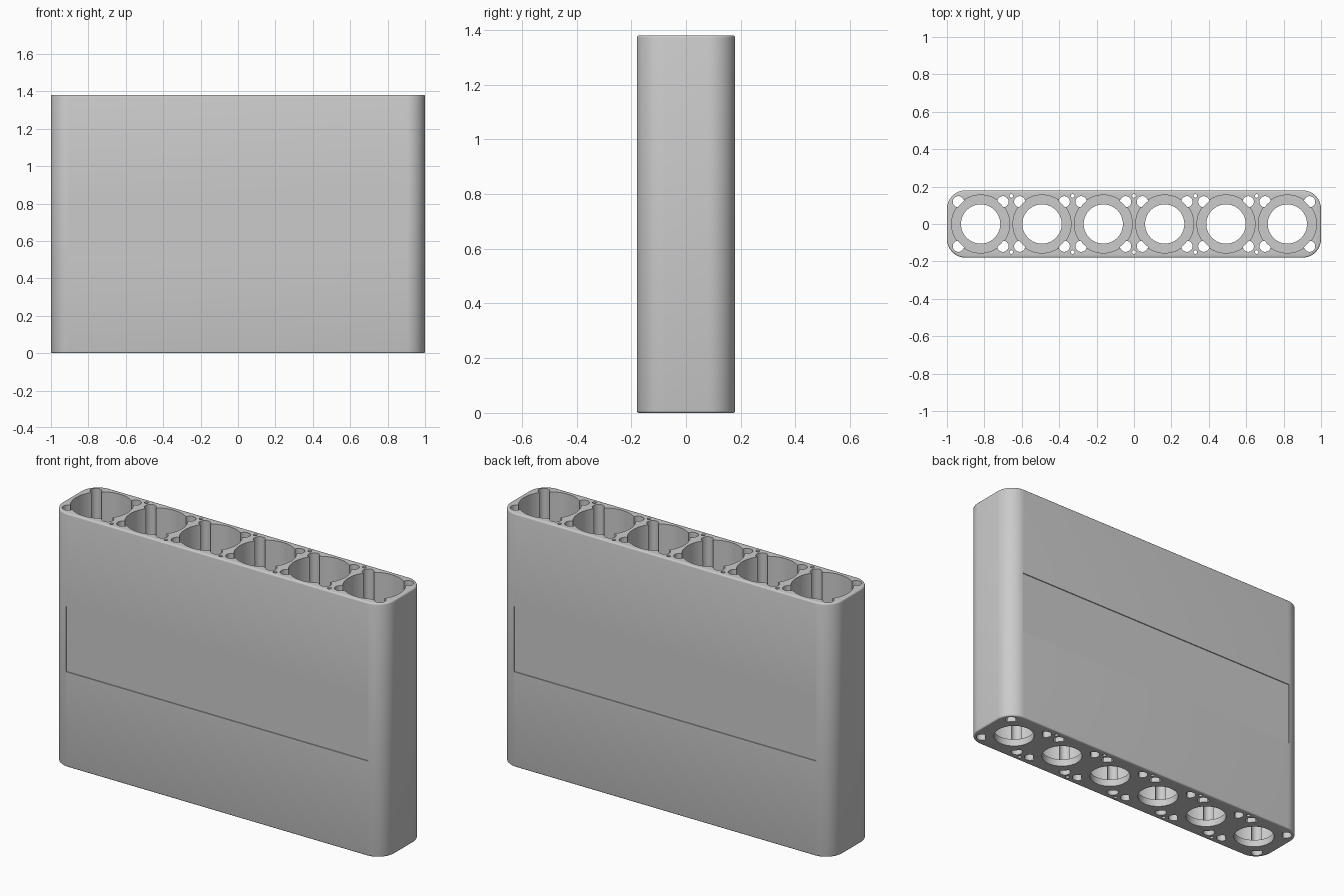
import bpy, bmesh
from math import sin, cos, pi, radians, hypot

old = bpy.data.objects.get("Cube")
if old:
    bpy.data.objects.remove(old, do_unlink=True)

LENGTH, DEPTH, HEIGHT = 2.0, 0.36, 1.38
PITCH = 0.328
BORE, EYE, FLOOR = 0.155, 0.105, 0.04
CELLS = [(i - 2.5) * PITCH for i in range(6)]

grey = bpy.data.materials.new("light grey plastic")
grey.use_nodes = True
colour = (0.6, 0.6, 0.6, 1)
grey.diffuse_color = colour
grey.node_tree.nodes["Principled BSDF"].inputs["Base Color"].default_value = colour


def make_object(name, bm):
    bmesh.ops.recalc_face_normals(bm, faces=bm.faces[:])
    mesh = bpy.data.meshes.new(name)
    bm.to_mesh(mesh)
    bm.free()
    mesh.materials.append(grey)
    obj = bpy.data.objects.new(name, mesh)
    bpy.context.collection.objects.link(obj)
    return obj


def box(bm, size, centre):
    verts = bmesh.ops.create_cube(bm, size=1)["verts"]
    bmesh.ops.scale(bm, vec=size, verts=verts)
    bmesh.ops.translate(bm, vec=centre, verts=verts)


def circle(x, y, r, n):
    return [(x + r * cos(2 * pi * i / n), y + r * sin(2 * pi * i / n)) for i in range(n)]


def stack(bm, layers):
    """Skin a closed solid through (outline, height) layers."""
    rings = [[bm.verts.new((x, y, z)) for x, y in outline] for outline, z in layers]
    n = len(rings[0])
    for a, b in zip(rings, rings[1:]):
        for i in range(n):
            j = (i + 1) % n
            bm.faces.new((a[i], a[j], b[j], b[i]))
    bm.faces.new(rings[0][::-1])
    bm.faces.new(rings[-1])


# Rounded block
bm = bmesh.new()
box(bm, (LENGTH, DEPTH, HEIGHT), (0, 0, HEIGHT / 2))
uprights = [e for e in bm.edges if abs(e.verts[0].co.z - e.verts[1].co.z) > 0.5]
bmesh.ops.bevel(bm, geom=uprights, offset=0.1, segments=14, profile=0.5, affect='EDGES')
rims = [e for e in bm.edges if abs(e.verts[0].co.z - e.verts[1].co.z) < 0.01]
bmesh.ops.bevel(bm, geom=rims, offset=0.008, segments=3, profile=0.5, affect='EDGES')
body = make_object("cell_holder_block", bm)

# Shallow label recesses on front and back
panels = bmesh.new()
for side in (-1, 1):
    box(panels, (1.82, 0.1, 0.355), (0, side * (DEPTH / 2 - 0.005 + 0.05), 0.695))

# Stepped bores with a narrower opening in the floor
bores = bmesh.new()
for cx in CELLS:
    small, large = circle(cx, 0, EYE, 64), circle(cx, 0, BORE, 64)
    stack(bores, [(small, -0.1), (small, FLOOR), (large, FLOOR), (large, HEIGHT + 0.1)])

# Diagonal wire channels, kept clear of the floor ring
channels = bmesh.new()
for cx in CELLS:
    for sx in (-1, 1):
        for sy in (-1, 1):
            outline = []
            for x, y in circle(sx * 0.119, sy * 0.119, 0.03, 24):
                grow = max(1, (BORE - 0.004) / hypot(x, y))
                outline.append((cx + x * grow, y * grow))
            stack(channels, [(outline, -0.1), (outline, HEIGHT + 0.1)])

# Small screw holes between neighbouring bores
screws = bmesh.new()
for i in range(-2, 3):
    for sy in (-1, 1):
        ring = circle(i * PITCH, sy * 0.15, 0.01, 16)
        stack(screws, [(ring, -0.1), (ring, HEIGHT + 0.1)])

# Cut everything from the block
bpy.ops.object.select_all(action='DESELECT')
bpy.context.view_layer.objects.active = body
body.select_set(True)
for name, cut in (("panel", panels), ("bore", bores), ("channel", channels), ("screw", screws)):
    cutter = make_object(name + "_cutter", cut)
    cutter.hide_render = True
    mod = body.modifiers.new(name + "_cut", 'BOOLEAN')
    mod.operation = 'DIFFERENCE'
    mod.solver = 'EXACT'
    mod.object = cutter
    bpy.ops.object.modifier_apply(modifier=mod.name)
    bpy.data.objects.remove(cutter, do_unlink=True)

bpy.ops.object.shade_smooth_by_angle(angle=radians(35))
